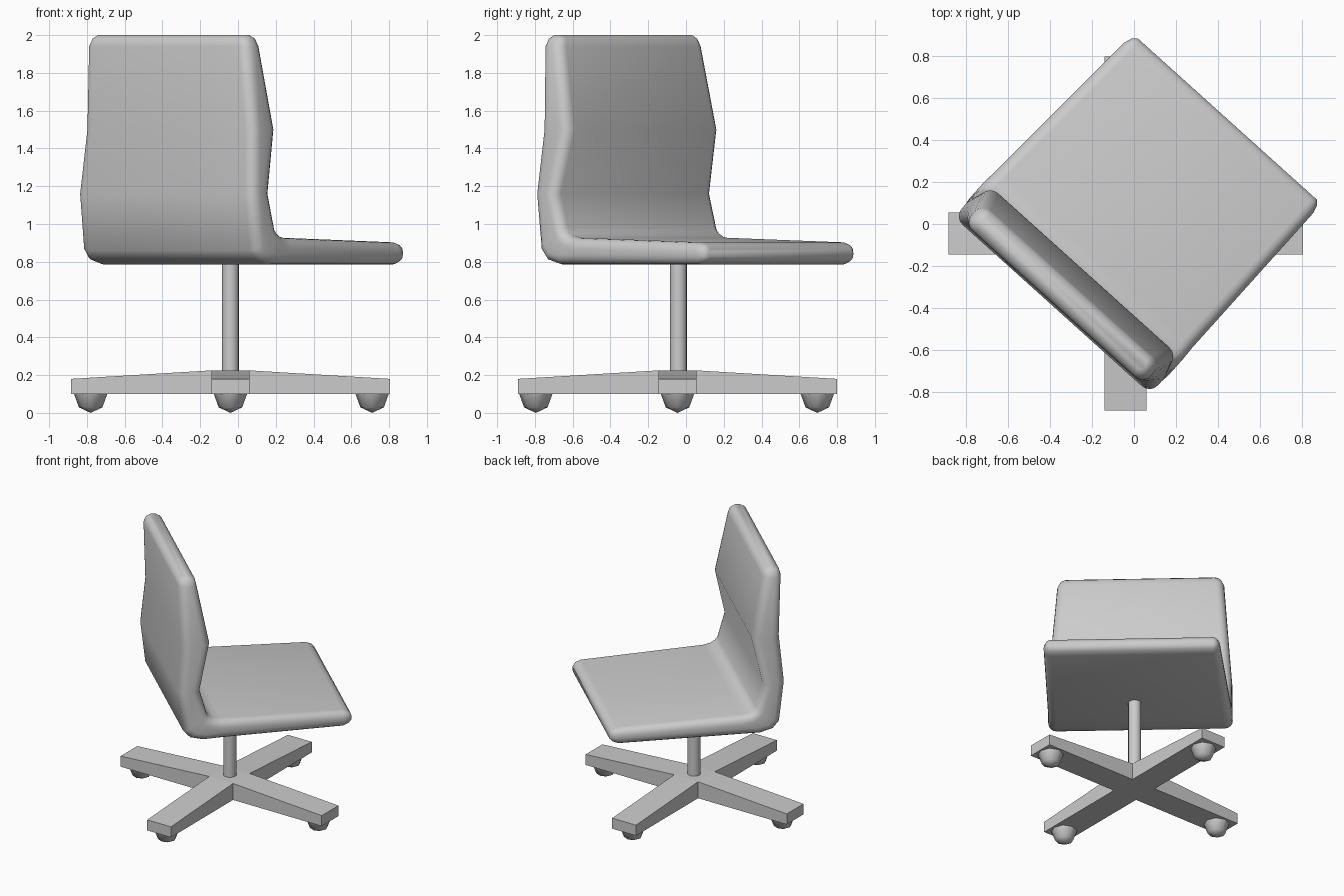
import bpy, bmesh, math
from mathutils import Vector

if "Cube" in bpy.data.objects:
    bpy.data.objects.remove(bpy.data.objects["Cube"])

CX, CY = -0.04, -0.045           # swivel axis
TURN = math.radians(-42)         # seat is swivelled on its base
W = Vector((math.cos(TURN), math.sin(TURN), 0))
F = Vector((-math.sin(TURN), math.cos(TURN), 0))


def finish(name, bm, smooth=None):
    bmesh.ops.recalc_face_normals(bm, faces=bm.faces[:])
    me = bpy.data.meshes.new(name)
    bm.to_mesh(me)
    bm.free()
    ob = bpy.data.objects.new(name, me)
    bpy.context.collection.objects.link(ob)
    if smooth:
        bpy.ops.object.select_all(action='DESELECT')
        ob.select_set(True)
        bpy.context.view_layer.objects.active = ob
        bpy.ops.object.shade_smooth_by_angle(angle=math.radians(smooth))
    return ob


# Seat and backrest: one padded shell, rounded sections lofted along an L path
# each station: outer (depth, z), inner (depth, z), half width
stations = [
    (.67, .82, .67, .865, .575),
    (.65, .80, .65, .89, .595),
    (.61, .785, .61, .903, .607),
    (-.25, .785, -.25, .927, .63),
    (-.38, .785, -.30, .935, .635),
    (-.47, .81, -.335, .955, .635),
    (-.515, .86, -.35, .98, .63),
    (-.55, 1.16, -.40, 1.16, .63),
    (-.52, 1.5, -.325, 1.5, .605),
    (-.54, 1.94, -.41, 1.94, .575),
    (-.53, 1.98, -.42, 1.98, .555),
    (-.50, 2.0, -.45, 2.0, .53),
]


def section(ov, oz, iv, iz, a):
    """Rounded rectangle spanning the outer and inner points."""
    mid = Vector(((ov + iv) / 2, (oz + iz) / 2))
    d = Vector((iv - ov, iz - oz)) / 2
    t = d.length
    d = d / t
    r = min(.055, t * .85)
    pts = []
    for k, (sx, sy) in enumerate(((1, 1), (-1, 1), (-1, -1), (1, -1))):
        for j in range(5):
            ang = math.radians(90 * k + 22.5 * j)
            x = sx * (a - r) + r * math.cos(ang)
            y = sy * (t - r) + r * math.sin(ang)
            v, z = mid + d * y
            s = min(1, max(0, (v + .3) / .97))
            x += -.03 + .025 * s
            p = W * x + F * v
            pts.append((p.x, p.y, z))
    return pts


bm = bmesh.new()
rings = [[bm.verts.new(p) for p in section(*s)] for s in stations]
for r0, r1 in zip(rings, rings[1:]):
    n = len(r0)
    for i in range(n):
        j = (i + 1) % n
        bm.faces.new((r0[i], r0[j], r1[j], r1[i]))
bm.faces.new(rings[0])
bm.faces.new(rings[-1])
finish("seat_and_backrest", bm, 60)

# Base: four-armed cross, arms tapering in height towards the tips
L, H = .845, .1
arm = [(H, -H), (L, -H), (L, H)]
outline = []
for q in range(4):
    c, s = round(math.cos(q * math.pi / 2)), round(math.sin(q * math.pi / 2))
    outline += [(c * x - s * y, s * x + c * y) for x, y in arm]
bm = bmesh.new()
low = [bm.verts.new((CX + x, CY + y, .1)) for x, y in outline]
top = [bm.verts.new((CX + x, CY + y, .225 if i % 3 == 0 else .18))
       for i, (x, y) in enumerate(outline)]
bm.faces.new(low)
bm.faces.new(top[::3])
for i in range(12):
    j = (i + 1) % 12
    bm.faces.new((low[i], low[j], top[j], top[i]))
for i in range(0, 12, 3):
    bm.faces.new((top[i], top[i + 1], top[i + 2], top[(i + 3) % 12]))
finish("cross_base", bm)

# Post
bm = bmesh.new()
bmesh.ops.create_cone(bm, cap_ends=True, segments=16, radius1=.045, radius2=.045, depth=.6)
bmesh.ops.translate(bm, verts=bm.verts[:], vec=(CX, CY + .005, .5))
finish("post", bm, 40)

# Casters: low-poly half balls under the arm tips
for n, (dx, dy) in enumerate(((.75, 0), (0, .74), (-.74, 0), (0, -.75))):
    bm = bmesh.new()
    bmesh.ops.create_uvsphere(bm, u_segments=8, v_segments=4, radius=1)
    bmesh.ops.delete(bm, geom=[v for v in bm.verts if v.co.z > .1], context='VERTS')
    bmesh.ops.scale(bm, vec=(.088, .088, .1), verts=bm.verts[:])
    bmesh.ops.translate(bm, verts=bm.verts[:], vec=(CX + dx, CY + dy, .1))
    bmesh.ops.contextual_create(bm, geom=[e for e in bm.edges if e.is_boundary])
    finish(f"caster_{n + 1}", bm, 60)
